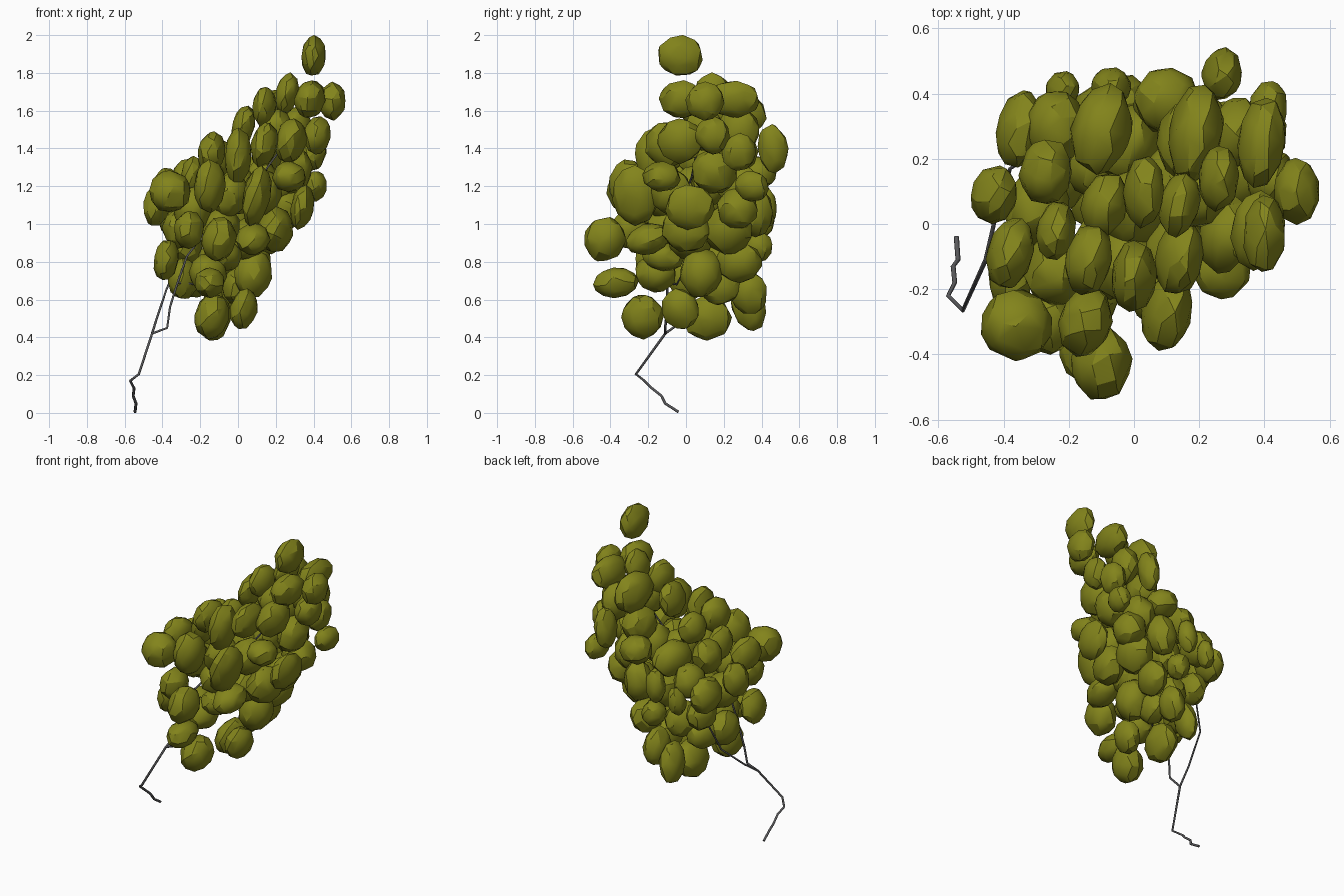
import bpy
import bmesh
import random
from mathutils import Euler, Matrix, Vector

random.seed(7)
CM = 0.01  # all part tables are in hundredths of a unit

if "Cube" in bpy.data.objects:
    bpy.data.objects.remove(bpy.data.objects["Cube"], do_unlink=True)


def make_material(name, color):
    material = bpy.data.materials.new(name)
    material.use_nodes = True
    material.diffuse_color = color
    material.node_tree.nodes["Principled BSDF"].inputs["Base Color"].default_value = color
    return material


leaf_green = make_material("olive leaf green", (0.225, 0.23, 0.011, 1))
bark_grey = make_material("dark bark grey", (0.1, 0.1, 0.105, 1))


def add_clump(bm, x, y, z, width, depth, height):
    """Add one irregular faceted ellipsoid, leaning slightly to the right and back."""
    verts = bmesh.ops.create_icosphere(bm, subdivisions=2, radius=1)["verts"]
    for v in verts:
        jitter = Vector([random.uniform(-0.14, 0.14) for _ in range(3)])
        v.co = (v.co + jitter).normalized() * random.uniform(1, 1.05)
    lean = Euler((random.uniform(-0.3, 0.3), random.uniform(0.02, 0.25), random.uniform(-0.3, 0)))
    scale = Matrix.Diagonal((width * CM, depth * CM, height * CM, 1))
    place = Matrix.Translation(Vector((x, y, z)) * CM)
    bmesh.ops.transform(bm, matrix=place @ lean.to_matrix().to_4x4() @ scale, verts=verts)


def make_foliage(name, clumps):
    bm = bmesh.new()
    for clump in clumps:
        add_clump(bm, *clump)
    mesh = bpy.data.meshes.new(name)
    bm.to_mesh(mesh)
    bm.free()
    mesh.materials.append(leaf_green)
    obj = bpy.data.objects.new(name, mesh)
    bpy.context.collection.objects.link(obj)
    bpy.ops.object.select_all(action="DESELECT")
    obj.select_set(True)
    bpy.context.view_layer.objects.active = obj
    bpy.ops.object.shade_smooth_by_angle(angle=0.45)


def make_branch(name, points, thick, thin):
    curve = bpy.data.curves.new(name, "CURVE")
    curve.dimensions = "3D"
    curve.bevel_depth = 1
    curve.bevel_resolution = 1
    curve.use_fill_caps = True
    spline = curve.splines.new("POLY")
    spline.points.add(len(points) - 1)
    for i, (point, co) in enumerate(zip(spline.points, points)):
        point.co = (*(Vector(co) * CM), 1)
        point.radius = thick + (thin - thick) * i / (len(points) - 1)
    curve.materials.append(bark_grey)
    bpy.context.collection.objects.link(bpy.data.objects.new(name, curve))


# Clumps: centre x, y, z, then half width, depth, height
make_foliage("lone_top_clump", [(40, -3, 189, 6.5, 12, 10.7)])

make_foliage("upper_foliage", [
    (50, 10, 165, 7, 10, 10),
    (38, -2, 166, 8, 12, 10),
    (39, 25, 166, 7, 14, 10),
    (26, 14, 169, 6, 10, 11),
    (14, 6, 162, 6, 10, 11),
    (3, 10, 152, 6, 11, 11),
    (28, -3, 144, 8, 12, 12),
    (42, 14, 147, 7, 9, 10),
    (40, 28, 138, 7, 9, 10),
    (27, 46, 140, 6, 8, 13),
    (19, 28, 159, 8, 15, 12),
    (14, -10, 142, 7, 12, 12),
    (0, -16, 136, 7, 11, 15),
    (-14, -11, 138, 7, 11, 11),
    (-9, 6, 134, 7, 10, 10),
    (10, 38, 127, 10, 10, 9),
    (41, 35, 120, 6, 9, 8),
    (27, -13, 125, 9, 10, 8),
    (30, 15, 128, 9, 12, 12),
    (20, 10, 150, 9, 11, 11),
    (31, 28, 150, 8, 11, 12),
    (16, 26, 138, 9, 12, 12),
    (20, 28, 120, 10, 12, 12),
])

make_foliage("middle_foliage", [
    (-24, -2, 125, 6, 9, 11),
    (-15, -30, 120, 8, 11, 14),
    (-36, -31, 117, 11, 11, 11),
    (-38, -9, 119, 7, 11, 11),
    (-43, 9, 110, 7, 9, 11),
    (-27, 16, 124, 8, 10, 11),
    (-10, 29, 123, 9, 14, 11),
    (-24, 30, 112, 9, 11, 11),
    (-35, 29, 105, 7, 12, 11),
    (-22, 41, 102, 5, 6, 9),
    (-7, 42, 109, 6, 6, 11),
    (10, -27, 115, 7, 12, 16),
    (34, 2, 109, 6, 13, 12),
    (26, 27, 108, 10, 11, 11),
    (9, 37, 106, 9, 9, 13),
    (0, 5, 118, 10, 12, 13),
    (12, 14, 122, 9, 11, 12),
    (20, 0, 97, 9, 13, 12),
    (18, 22, 97, 10, 13, 13),
    (-2, 25, 100, 10, 12, 12),
    (-4, -12, 115, 9, 11, 12),
    (13, -8, 117, 10, 11, 12),
    (-24, -14, 108, 10, 11, 12),
])

make_foliage("lower_foliage", [
    (-26, -30, 97, 8, 10, 10),
    (-10, -43, 92, 9, 11, 12),
    (8, -20, 92, 9, 12, 8),
    (-30, 5, 98, 10, 12, 11),
    (-9, -8, 98, 10, 13, 11),
    (-38, -17, 81, 6.5, 10, 11),
    (-29, 1, 71, 8, 11, 11),
    (-22, 14, 70, 8, 11, 9),
    (-27, 22, 88, 8, 11, 10),
    (-15, -37, 69, 8, 12, 8),
    (-16, -16, 74, 10, 11, 10),
    (-7, -12, 83, 9, 11, 8),
    (8, 8, 74, 10, 11, 13),
    (9, 28, 80, 8, 12, 11),
    (-3, 38, 88, 7, 8, 8),
    (-12, 20, 80, 9, 12, 11),
    (0, 18, 67, 8, 11, 10),
    (5, 2, 92, 10, 12, 11),
    (-14, -23, 51, 9, 11, 12),
    (3, -3, 55, 7, 10, 11),
    (-12, 11, 50, 8, 13, 12),
    (-2, 33, 64, 7, 10, 12),
    (-13, 33, 56, 6, 9, 13),
])

# Bent stem and its forks
make_branch("stem", [
    (-54.5, -4, 0.5), (-54, -11, 5), (-55.5, -13, 9), (-55, -18, 13),
    (-57, -22, 17), (-52.5, -26.5, 20.5), (-45.5, -11, 42),
], 0.008, 0.007)
make_branch("back_fork", [
    (-45.5, -11, 42), (-43, 0, 50), (-38, 17, 65), (-30, 22, 84),
], 0.007, 0.005)
make_branch("front_fork", [
    (-45.5, -11, 42), (-37.5, -11, 45), (-36, -10, 56), (-32, -10, 69),
    (-27, -10, 83), (-10, -3, 105), (12, 3, 125), (30, 8, 150),
], 0.007, 0.005)
make_branch("side_twig", [
    (-32, -10, 69), (-21, -5, 68), (-5, 2, 80), (10, 10, 95),
], 0.006, 0.004)
